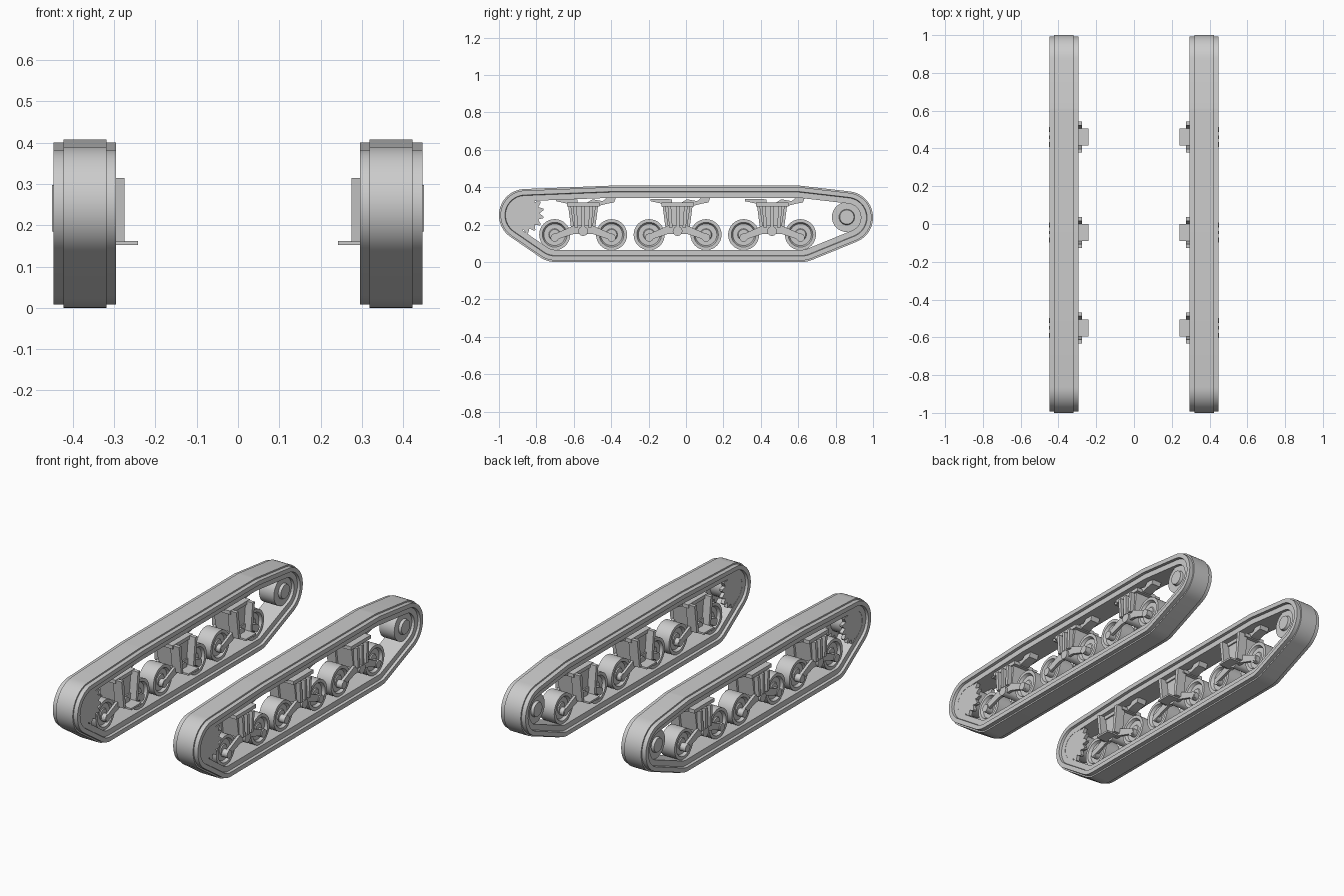
import bpy, bmesh, math
from mathutils import Vector

if "Cube" in bpy.data.objects:
    bpy.data.objects.remove(bpy.data.objects["Cube"])

# One plain grey for everything
GREY = (0.6, 0.6, 0.6, 1)
metal = bpy.data.materials.new("plain grey")
metal.use_nodes = True
metal.diffuse_color = GREY
metal.node_tree.nodes["Principled BSDF"].inputs["Base Color"].default_value = GREY


def finish(name, bm):
    """Turn a left-hand part into an object mirrored to the right."""
    bmesh.ops.remove_doubles(bm, verts=bm.verts, dist=1e-5)
    bmesh.ops.recalc_face_normals(bm, faces=bm.faces)
    mesh = bpy.data.meshes.new(name)
    bm.to_mesh(mesh)
    bm.free()
    mesh.materials.append(metal)
    ob = bpy.data.objects.new(name, mesh)
    bpy.context.collection.objects.link(ob)
    bpy.ops.object.select_all(action='DESELECT')
    bpy.context.view_layer.objects.active = ob
    ob.select_set(True)
    bpy.ops.object.shade_smooth_by_angle(angle=math.radians(30))
    ob.modifiers.new("mirror", 'MIRROR').use_mirror_merge = False
    return ob


def prism(name, outline, x0, x1):
    """Extrude a (y, z) outline across x."""
    bm = bmesh.new()
    face = bm.faces.new([bm.verts.new((x0, y, z)) for y, z in outline])
    new = bmesh.ops.extrude_face_region(bm, geom=[face])["geom"]
    bmesh.ops.translate(bm, vec=(x1 - x0, 0, 0),
                        verts=[v for v in new if isinstance(v, bmesh.types.BMVert)])
    return finish(name, bm)


def box(name, x0, x1, y0, y1, z0, z1):
    return prism(name, [(y0, z0), (y1, z0), (y1, z1), (y0, z1)], x0, x1)


def sweep(name, path, section, closed=True):
    """Carry an (x, offset) section around a path of (centre, direction)."""
    bm = bmesh.new()
    rings = []
    for c, d in path:
        rings.append([bm.verts.new((x, c[0] + d[0] * r, c[1] + d[1] * r)) for x, r in section])
    count = len(section)
    for a, b in zip(rings, rings[1:] + rings[:1]):
        for i in range(count if closed else count - 1):
            j = (i + 1) % count
            bm.faces.new((a[i], a[j], b[j], b[i]))
    return finish(name, bm)


def circle(y, z, n=32):
    return [((y, z), (math.cos(t * math.tau / n), math.sin(t * math.tau / n)))
            for t in range(n)]


def lathe(name, y, z, section, n=32):
    return sweep(name, circle(y, z, n), section, closed=False)


def drum(name, y, z, r, x0, x1, n=24):
    return lathe(name, y, z, [(x0, 0), (x0, r), (x1, r), (x1, 0)], n)


def rounded_path(centres, step=0.12):
    """Arcs at each corner of a counter-clockwise convex polygon."""
    pts = [Vector(c) for c in centres]
    path = []
    for i, p in enumerate(pts):
        e0, e1 = p - pts[i - 1], pts[(i + 1) % len(pts)] - p
        a0, a1 = math.atan2(-e0.x, e0.y), math.atan2(-e1.x, e1.y)
        turn = (a1 - a0) % math.tau
        n = max(2, int(turn / step))
        for k in range(n + 1):
            a = a0 + turn * k / n
            path.append((p, (math.cos(a), math.sin(a))))
    return path


# Track belt: raised tread, wide shoe and a narrower inner rim
corners = [(-0.70, 0.14), (0.62, 0.14), (0.86, 0.238),
           (0.60, 0.268), (-0.40, 0.268), (-0.86, 0.25)]
half = [(0.076, 0.132), (0.052, 0.132), (0.052, 0.14)]
inner = [(0.062, 0.075), (0.062, 0.105), (0.076, 0.108)]
MID = 0.371
section = ([(MID + x, r) for x, r in inner + half]
           + [(MID - x, r) for x, r in reversed(inner + half)])
sweep("track_belt", rounded_path(corners), section)

# Toothed drive sprocket: two plates on a drum
SY, SZ, TEETH = -0.87, 0.26, 16
teeth = []
for i in range(TEETH):
    for part, r in ((0, 0.086), (0.4, 0.11), (0.6, 0.11)):
        a = (i + part) * math.tau / TEETH
        teeth.append((SY + r * math.cos(a), SZ + r * math.sin(a)))
prism("sprocket_inner_plate", teeth, 0.31, 0.33)
prism("sprocket_outer_plate", teeth, 0.412, 0.432)
drum("sprocket_drum", SY, SZ, 0.07, 0.33, 0.412)

# Rear idler wheel with stepped hubs
lathe("idler_wheel", 0.86, 0.24,
      [(0.31, 0), (0.31, 0.038), (0.325, 0.042), (0.325, 0.08),
       (0.417, 0.08), (0.417, 0.042), (0.432, 0.038), (0.432, 0)])

# Road wheel section: thick tyre with a dished face on both sides
dish = [(0.035, 0), (0.035, 0.028), (0.03, 0.032), (0.03, 0.058), (0.045, 0.066), (0.045, 0.083)]
wheel = [(MID - x, r) for x, r in dish] + [(MID + x, r) for x, r in reversed(dish)]

for label, cy in (("front", -0.55), ("middle", -0.045), ("rear", 0.46)):
    def at(pts):
        return [(cy + y, z) for y, z in pts]

    # Wheels, axles and rocker arms
    for end, s in (("front", -1), ("rear", 1)):
        wy = cy + s * 0.152
        tag = f"{label}_bogie_{end}"
        lathe(tag + "_wheel", wy, 0.146, wheel)
        drum(tag + "_axle", wy, 0.13, 0.022, 0.312, 0.44, 16)
        arm = at([(s * 0.165, 0.112), (s * 0.17, 0.142), (s * 0.05, 0.195),
                  (0, 0.195), (0, 0.15), (s * 0.05, 0.15)])
        prism(tag + "_outer_arm", arm, 0.418, 0.434)
        prism(tag + "_inner_arm", arm, 0.31, 0.324)

        # Slanted flanges of the inner mount
        flange = at([(s * 0.045, 0.16), (s * 0.062, 0.16), (s * 0.082, 0.315), (s * 0.062, 0.315)])
        prism(tag + "_mount_flange", flange, 0.275, 0.33)

    # Tapered spring housing with a wider cap and outer ribs
    prism(label + "_housing",
          at([(-0.05, 0.18), (0.05, 0.18), (0.068, 0.30), (-0.068, 0.30)]), 0.318, 0.425)
    box(label + "_housing_cap", 0.31, 0.436, cy - 0.087, cy + 0.087, 0.297, 0.317)
    for i in (-1, 0, 1):
        prism(f"{label}_rib_{i + 2}",
              at([(i * 0.036 - 0.009, 0.185), (i * 0.036 + 0.009, 0.185),
                  (i * 0.044 + 0.009, 0.298), (i * 0.044 - 0.009, 0.298)]), 0.42, 0.45)
    drum(label + "_pivot", cy, 0.165, 0.026, 0.3, 0.446, 16)

    # Inner mounting shelf
    box(label + "_shelf", 0.242, 0.33, cy - 0.045, cy + 0.045, 0.152, 0.162)

    # Belt support skids on top
    prism(label + "_rear_skid",
          at([(0.02, 0.317), (0.09, 0.302), (0.13, 0.312), (0.165, 0.318),
              (0.175, 0.343), (0.125, 0.343), (0.105, 0.325), (0.05, 0.335)]), 0.345, 0.4)
    prism(label + "_front_skid",
          at([(-0.145, 0.325), (-0.085, 0.312), (-0.03, 0.317),
              (-0.03, 0.335), (-0.145, 0.338)]), 0.345, 0.4)
